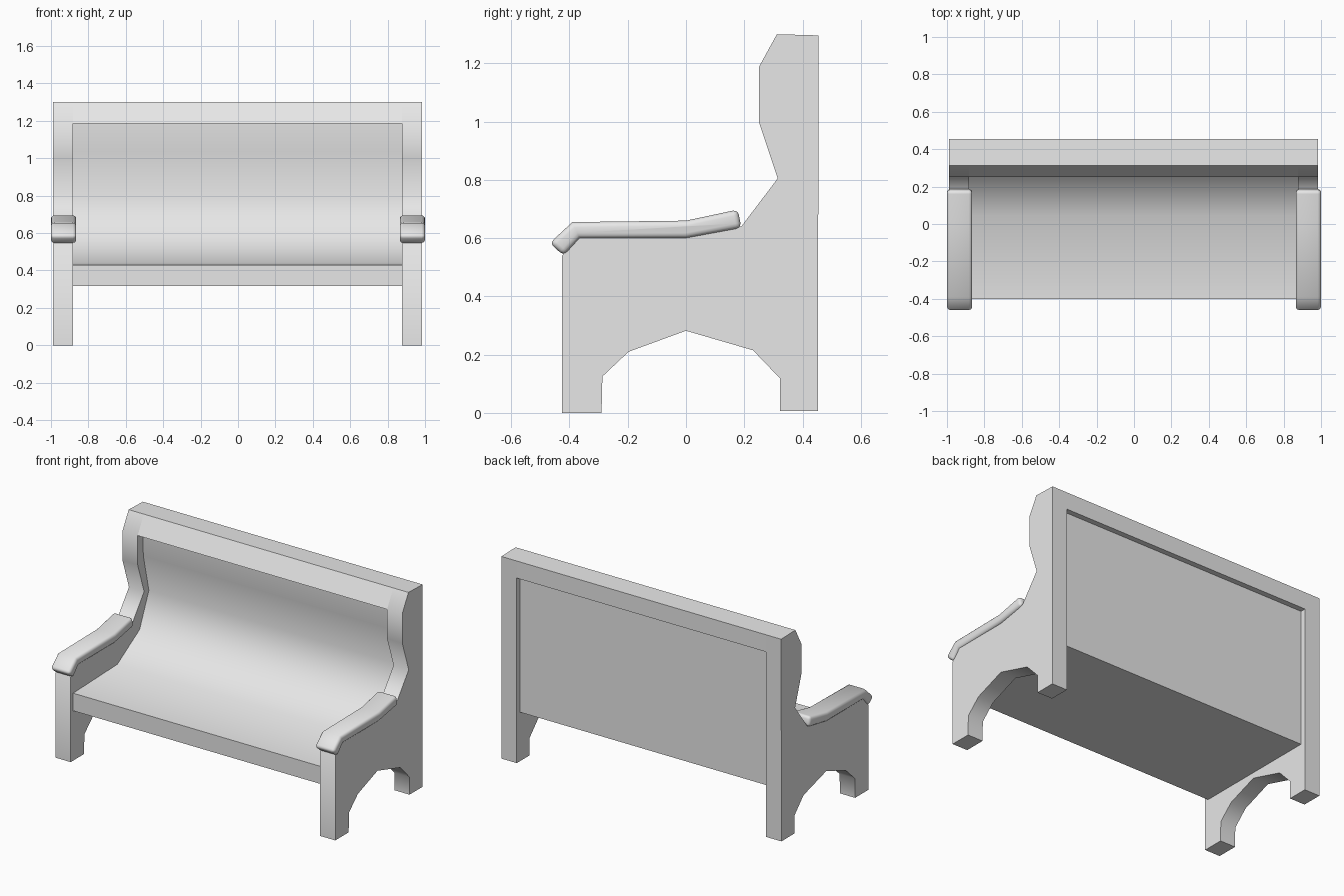
import bpy
import bmesh
from math import radians

default = bpy.data.objects.get("Cube")
if default:
    bpy.data.objects.remove(default, do_unlink=True)

grey = bpy.data.materials.new("light_grey")
grey.use_nodes = True
grey.diffuse_color = (0.8, 0.8, 0.8, 1)
grey.node_tree.nodes["Principled BSDF"].inputs["Base Color"].default_value = (0.8, 0.8, 0.8, 1)


def extrude_profile(name, profile, x0, x1, bevel=0.0):
    """Extrude a (y, z) outline from x0 to x1, optionally rounding its sharp edges."""
    bm = bmesh.new()
    face = bm.faces.new([bm.verts.new((x0, y, z)) for y, z in profile])
    geom = bmesh.ops.extrude_face_region(bm, geom=[face])["geom"]
    moved = [v for v in geom if isinstance(v, bmesh.types.BMVert)]
    bmesh.ops.translate(bm, verts=moved, vec=(x1 - x0, 0, 0))
    bmesh.ops.recalc_face_normals(bm, faces=bm.faces[:])
    if bevel:
        sharp = [e for e in bm.edges if e.calc_face_angle(0) > radians(55)]
        bmesh.ops.bevel(bm, geom=sharp, offset=bevel, segments=3,
                        profile=0.5, affect='EDGES', clamp_overlap=True)
    mesh = bpy.data.meshes.new(name)
    bm.to_mesh(mesh)
    bm.free()
    mesh.materials.append(grey)
    obj = bpy.data.objects.new(name, mesh)
    bpy.context.collection.objects.link(obj)
    bpy.ops.object.select_all(action='DESELECT')
    obj.select_set(True)
    bpy.context.view_layer.objects.active = obj
    bpy.ops.object.shade_smooth_by_angle(angle=radians(60))
    return obj


# End panel outline: front leg, arm, back post, rear leg, arch
end_panel = [
    (-0.425, 0), (-0.425, 0.54), (-0.37, 0.61), (0, 0.61), (0.19, 0.64),
    (0.315, 0.805), (0.25, 1.0), (0.25, 1.187), (0.312, 1.3), (0.455, 1.296),
    (0.453, 0.006), (0.323, 0.006), (0.323, 0.118), (0.23, 0.215),
    (0, 0.282), (-0.197, 0.21), (-0.287, 0.125), (-0.29, 0),
]

# Armrest outline: dropped front, level middle, raised rear
armrest = [
    (-0.468, 0.583), (-0.39, 0.655), (0, 0.66), (0.178, 0.698),
    (0.19, 0.635), (0, 0.6), (-0.365, 0.6), (-0.42, 0.54),
]

# Seat and curved back in one piece
seat = [
    (-0.4, 0.318), (-0.4, 0.43), (0.045, 0.444), (0.27, 0.58), (0.363, 0.795),
    (0.307, 1.035), (0.302, 1.195), (0.42, 1.195), (0.42, 0.318),
]

# Rail across the top of the back
top_rail = [(0.25, 1.187), (0.312, 1.3), (0.455, 1.296), (0.455, 1.187)]

# The ends sit very slightly off centre
SHIFT = -0.003
for side, sign in (("left", 1), ("right", -1)):
    extrude_profile(side + "_end_panel", end_panel, sign * 0.88 + SHIFT, sign * 0.987 + SHIFT)
    extrude_profile(side + "_armrest", armrest, sign * 0.865, sign * 1.0, 0.018)

extrude_profile("seat_and_back", seat, -0.88 + SHIFT, 0.88 + SHIFT)
extrude_profile("top_rail", top_rail, -0.88 + SHIFT, 0.88 + SHIFT)
